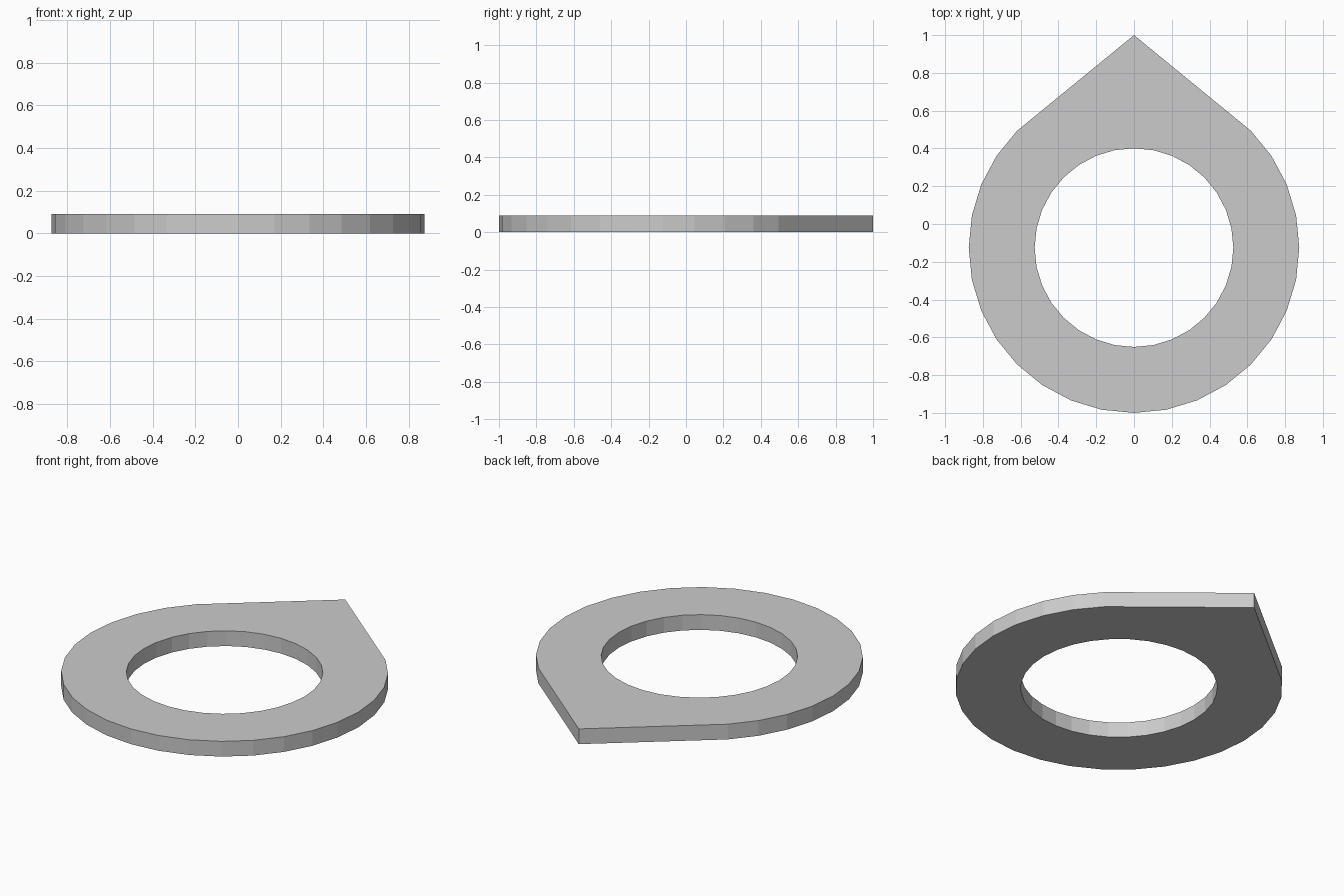
import bpy, bmesh
from math import sin, cos, pi

if "Cube" in bpy.data.objects:
    bpy.data.objects.remove(bpy.data.objects["Cube"])

SIDES = 32
CENTRE_Y = -0.125
OUTER, INNER, HEIGHT, TIP_Y = 0.875, 0.526, 0.09, 1.0


def ring_point(radius, i):
    a = 2 * pi * i / SIDES
    return radius * cos(a), CENTRE_Y + radius * sin(a)


# Straight flanks run from the 45 degree points up to the tip
corner_x, corner_y = ring_point(OUTER, SIDES // 8)
slope = (TIP_Y - corner_y) / corner_x


def outer_point(i):
    x, y = ring_point(OUTER, i)
    if SIDES // 8 < i < 3 * SIDES // 8:
        x = corner_x * (SIDES // 4 - i) / (SIDES // 8)
        y = TIP_Y - slope * abs(x)
    return x, y


# Pointed ring plate: flat bottom face strip, extruded upwards
bm = bmesh.new()
outer = [bm.verts.new((*outer_point(i), 0)) for i in range(SIDES)]
inner = [bm.verts.new((*ring_point(INNER, i), 0)) for i in range(SIDES)]
for i in range(SIDES):
    j = (i + 1) % SIDES
    bm.faces.new((outer[i], outer[j], inner[j], inner[i]))
base = bm.faces[:]
top = bmesh.ops.extrude_face_region(bm, geom=base, use_keep_orig=True)["geom"]
bmesh.ops.translate(bm, vec=(0, 0, HEIGHT),
                    verts=[g for g in top if isinstance(g, bmesh.types.BMVert)])
bmesh.ops.recalc_face_normals(bm, faces=bm.faces[:])

mesh = bpy.data.meshes.new("pointed_ring")
bm.to_mesh(mesh)
bm.free()
bpy.context.collection.objects.link(bpy.data.objects.new("pointed_ring", mesh))
